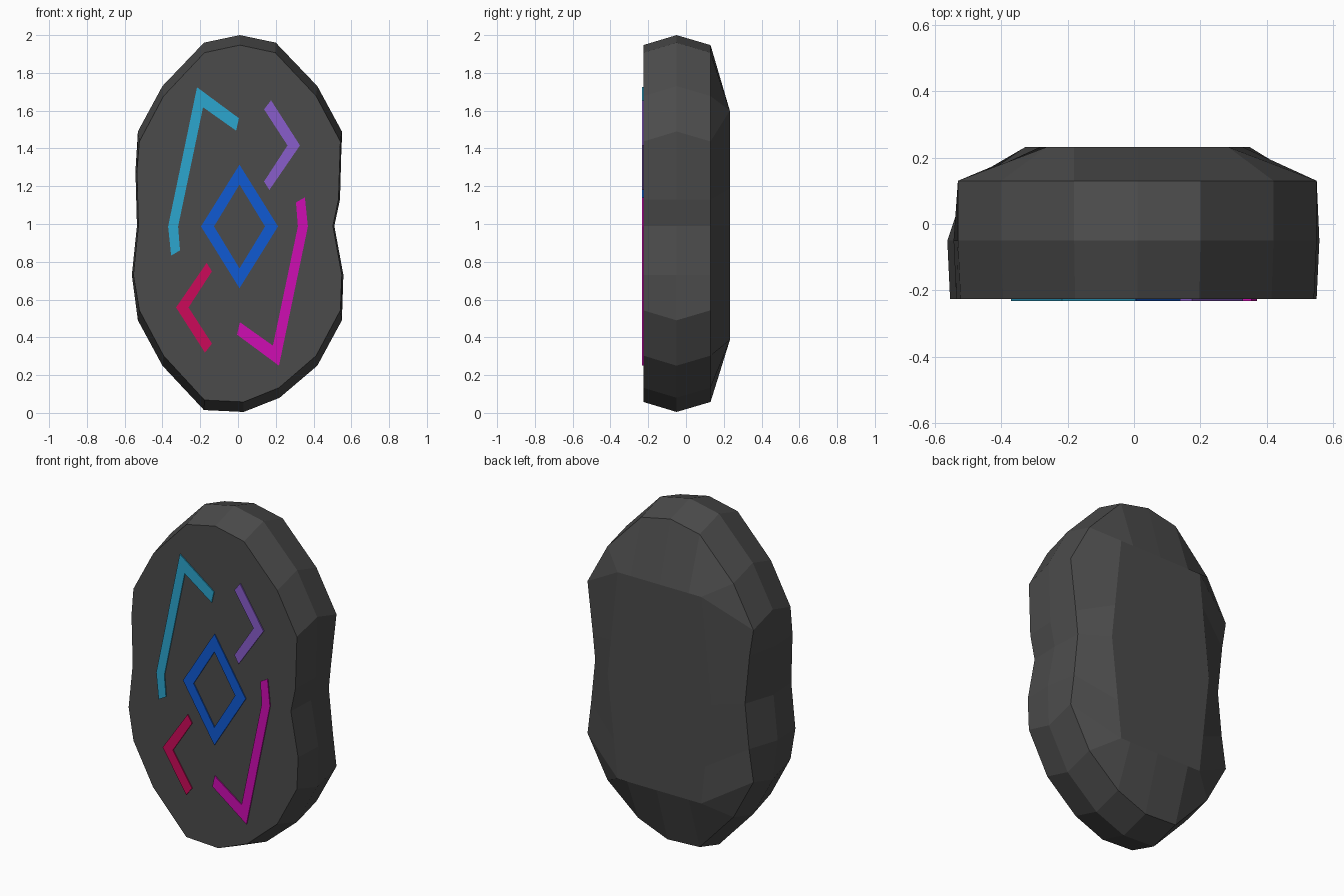
import bpy, bmesh, math
from mathutils import Vector

if "Cube" in bpy.data.objects:
    bpy.data.objects.remove(bpy.data.objects["Cube"])

FRONT, BACK = -0.226, 0.232
CENTRE_Z = 0.987


def finish(name, bm, colour):
    bmesh.ops.recalc_face_normals(bm, faces=bm.faces[:])
    mesh = bpy.data.meshes.new(name)
    bm.to_mesh(mesh)
    bm.free()
    mat = bpy.data.materials.new(name + "_colour")
    mat.diffuse_color = (*colour, 1)
    mat.use_nodes = True
    mat.node_tree.nodes["Principled BSDF"].inputs["Base Color"].default_value = mat.diffuse_color
    mesh.materials.append(mat)
    obj = bpy.data.objects.new(name, mesh)
    bpy.context.collection.objects.link(obj)
    return obj


# Stone: widest outline (x, z), lofted through four rings along y
outline = [(0.01, 2.0), (0.2, 1.96), (0.42, 1.73), (0.55, 1.49), (0.54, 1.13),
           (0.51, 0.99), (0.558, 0.73), (0.55, 0.49), (0.42, 0.25), (0.22, 0.08),
           (0.03, 0.005), (-0.18, 0.015), (-0.4, 0.25), (-0.53, 0.49), (-0.562, 0.73),
           (-0.535, 0.99), (-0.543, 1.28), (-0.53, 1.49), (-0.4, 1.73), (-0.18, 1.96)]


def pull_in(x, z, sx=1.0):
    # ring with top and bottom drawn towards the middle
    dz = math.copysign(0.053, z - 1) if abs(z - 1) > 0.4 else 0
    return x * sx, z - dz


def back_point(x, z):
    # project an outline point onto the six-sided back facet
    zb = min(1.6, max(0.385, 1 + (z - 1) * 1.45))
    lim = 0.335 - 0.065 * min(1, abs(zb - 0.99) / 0.605)
    return min(lim + 0.013, max(-lim + 0.008, x)), zb


def rear_point(x, z):
    px, pz = pull_in(x, z)
    if 0.5 < z < 1.45:  # straight run from shoulder to waist
        waist, shoulder = (0.5, 0.545) if x > 0 else (-0.475, -0.52)
        px = waist + (shoulder - waist) * min(1, abs(pz - 0.99) / 0.44)
    return px, pz


rings = [[(*pull_in(x, z, 0.985), FRONT) for x, z in outline],
         [(x, z, -0.05) for x, z in outline],
         [(*rear_point(x, z), 0.13) for x, z in outline],
         [(*back_point(*pull_in(x, z)), BACK) for x, z in outline]]
bm = bmesh.new()
loops = [[bm.verts.new((x, y, z)) for x, z, y in ring] for ring in rings]
n = len(outline)
for a, b in zip(loops, loops[1:]):
    for i in range(n):
        j = (i + 1) % n
        bm.faces.new((a[i], a[j], b[j], b[i]))
bm.faces.new(loops[0])
bm.faces.new(loops[-1])
bmesh.ops.remove_doubles(bm, verts=bm.verts[:], dist=0.004)
finish("stone_body", bm, (0.07, 0.07, 0.07))


# Inlaid marks: thin bands between an outer and an inner path
def band(name, outer, inner, colour, closed=False, turned=False):
    bm = bmesh.new()

    def vert(p):
        x, z = p
        if turned:
            x, z = -x, 2 * CENTRE_Z - z
        return bm.verts.new((x, -0.232, z))
    o, i = [vert(p) for p in outer], [vert(p) for p in inner]
    count = len(o)
    for k in range(count if closed else count - 1):
        m = (k + 1) % count
        bm.faces.new((o[k], o[m], i[m], i[k]))
    res = bmesh.ops.extrude_face_region(bm, geom=bm.faces[:])
    bmesh.ops.translate(bm, vec=Vector((0, 0.012, 0)),
                        verts=[v for v in res["geom"] if isinstance(v, bmesh.types.BMVert)])
    return finish(name, bm, colour)


hook = ([(-0.354, 0.833), (-0.37, 0.987), (-0.217, 1.724), (0.005, 1.56)],
        [(-0.307, 0.86), (-0.317, 0.987), (-0.185, 1.618), (-0.01, 1.494)])
chevron = ([(0.175, 1.655), (0.328, 1.416), (0.166, 1.18)],
           [(0.138, 1.607), (0.262, 1.416), (0.138, 1.225)])


def diamond(w, h):
    return [(0.008 + w * a, CENTRE_Z + h * b)
            for a, b in ((0, 1), (1, 0), (0, -1), (-1, 0))]


band("upper_hook_mark", *hook, (0.025, 0.38, 0.62))
band("lower_hook_mark", *hook, (0.62, 0.004, 0.45), turned=True)
band("upper_chevron_mark", *chevron, (0.25, 0.11, 0.6))
band("lower_chevron_mark", *chevron, (0.6, 0.003, 0.1), turned=True)
band("diamond_mark", diamond(0.204, 0.327), diamond(0.135, 0.222),
     (0.005, 0.1, 0.65), closed=True)
